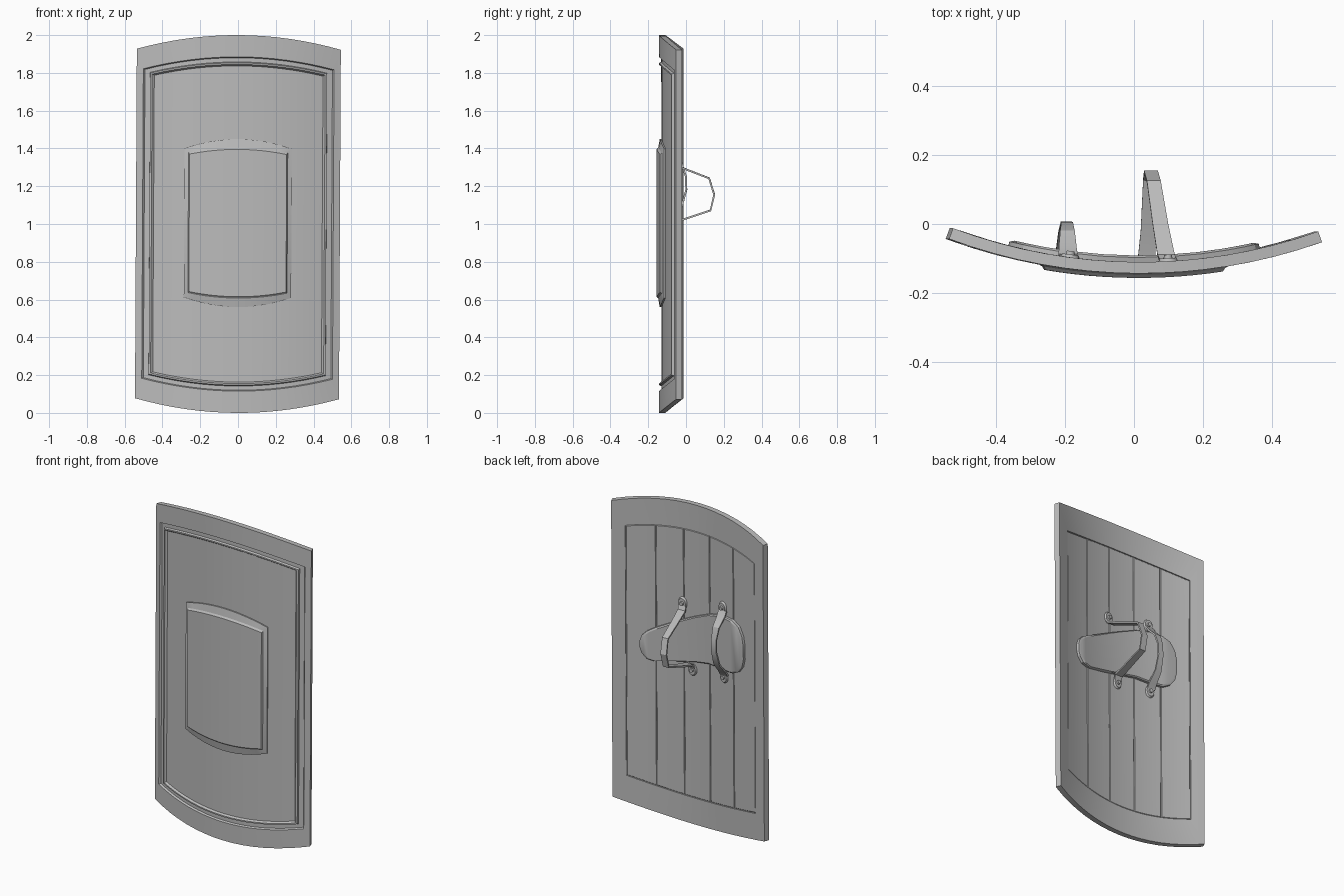
import bpy, bmesh, math
from mathutils import Matrix, Vector

cube = bpy.data.objects.get("Cube")
if cube:
    bpy.data.objects.remove(cube, do_unlink=True)

GREY = (0.5, 0.5, 0.5, 1)
mat = bpy.data.materials.new("grey")
mat.use_nodes = True
mat.diffuse_color = GREY
mat.node_tree.nodes["Principled BSDF"].inputs["Base Color"].default_value = GREY

RADIUS, FRONT, SAG = 1.58, -0.143, 0.257
# The whole shield leans by a fraction of a degree
LEAN = (Matrix.Translation((0, 0, 1)) @ Matrix.Rotation(math.radians(-0.5), 4, 'Z')
        @ Matrix.Rotation(math.radians(0.3), 4, 'Y') @ Matrix.Translation((0, 0, -1)))


def curved(x, z, d):
    """Point on the curved shield face; d is the height above the front."""
    a = math.asin(x / RADIUS)
    r = RADIUS + d
    return Vector((r * math.sin(a), FRONT + RADIUS - r * math.cos(a), z))


def finish(bm, name):
    bmesh.ops.recalc_face_normals(bm, faces=bm.faces[:])
    bm.transform(LEAN)
    mesh = bpy.data.meshes.new(name)
    bm.to_mesh(mesh)
    bm.free()
    mesh.materials.append(mat)
    ob = bpy.data.objects.new(name, mesh)
    bpy.context.collection.objects.link(ob)
    bpy.ops.object.select_all(action='DESELECT')
    ob.select_set(True)
    bpy.context.view_layer.objects.active = ob
    bpy.ops.object.shade_smooth_by_angle(angle=math.radians(25))


def columns(x0, x1, bottom, top, n=16, sag=SAG):
    xs = [x0 + (x1 - x0) * i / n for i in range(n + 1)]
    return [(x, bottom + sag * x * x, top - sag * x * x) for x in xs]


def panel(name, loops):
    """Bridge outlines (columns, height) and cap both ends."""
    bm = bmesh.new()
    rings = []
    for cols, d in loops:
        pts = [(x, b) for x, b, t in cols] + [(x, t) for x, b, t in reversed(cols)]
        rings.append([bm.verts.new(curved(x, z, d)) for x, z in pts])
    n = len(rings[0])
    for r, s in zip(rings, rings[1:]):
        for i in range(n):
            j = (i + 1) % n
            bm.faces.new((r[i], r[j], s[j], s[i]))
    for r in (rings[0], rings[-1]):
        for i in range(n // 2 - 1):
            bm.faces.new((r[i], r[i + 1], r[n - 2 - i], r[n - 1 - i]))
    finish(bm, name)


def strap(name, path, thick=0.01):
    """Flat band through (x, y, z, width) points."""
    bm = bmesh.new()
    rings = []
    for i, (x, y, z, w) in enumerate(path):
        a, b = path[max(i - 1, 0)], path[min(i + 1, len(path) - 1)]
        t = Vector((0, b[1] - a[1], b[2] - a[2])).normalized()
        off = Vector((0, -t.z, t.y)) * thick / 2
        side = Vector((w / 2, 0, 0))
        p = Vector((x, y, z))
        rings.append([bm.verts.new(v) for v in
                      (p - side - off, p + side - off, p + side + off, p - side + off)])
    for r, s in zip(rings, rings[1:]):
        for i in range(4):
            j = (i + 1) % 4
            bm.faces.new((r[i], r[j], s[j], s[i]))
    bm.faces.new(rings[0])
    bm.faces.new(rings[-1])
    finish(bm, name)


def lug(name, x, z):
    """Oval tab with a rivet, lying on the back of the shield."""
    bm = bmesh.new()
    base = curved(x, z, -0.03)
    inward = (curved(x, z, -0.04) - base).normalized()
    turn = inward.to_track_quat('Z', 'Y').to_matrix().to_4x4()
    for r, h, stretch in ((0.03, 0.012, 1.3), (0.014, 0.022, 1)):
        place = (Matrix.Translation(base + inward * h / 2) @ turn
                 @ Matrix.Diagonal((1, stretch, 1, 1)))
        bmesh.ops.create_cone(bm, cap_ends=True, segments=16, radius1=r,
                              radius2=r * 0.8, depth=h, matrix=place)
    finish(bm, name)


# Shield body: back recess, frame, rim, front groove, ridge and field
body = [(0.46, 0.165, -0.026), (0.46, 0.165, -0.033), (0.54, 0, -0.033), (0.54, 0, 0),
        (0.505, 0.115, 0), (0.5, 0.12, -0.012), (0.472, 0.142, -0.012),
        (0.468, 0.147, 0), (0.458, 0.155, 0), (0.45, 0.163, -0.012)]
panel("shield_body", [(columns(-w, w, e, 2 - e), d) for w, e, d in body])

# Raised centre plate on the front
boss = [(0.285, 0.56, 1.45, 0.62, -0.02), (0.285, 0.56, 1.45, 0.62, -0.004),
        (0.262, 0.605, 1.405, 0.4, 0.004), (0.255, 0.615, 1.395, 0.4, 0.013)]
panel("centre_plate", [(columns(-w, w, b, t, 12, s), d) for w, b, t, s, d in boss])

# Five planks on the back
PLANK = 0.916 / 5
for i in range(5):
    x0 = -0.458 + i * PLANK
    loops = [(columns(x0 + g, x0 + PLANK - g, 0.167 + g, 1.833 - g, 4), d)
             for g, d in ((0.001, -0.025), (0.001, -0.028), (0.004, -0.031))]
    panel(f"plank_{i + 1}", loops)

# Arm pad: wide at the elbow, narrow towards the hand
pad = [(-0.372, 1.15, 1.23), (-0.36, 1.1, 1.29), (-0.33, 1.06, 1.34), (-0.28, 1.035, 1.365),
       (-0.2, 1.035, 1.37), (-0.1, 1.04, 1.35), (0, 1.025, 1.31), (0.1, 1.005, 1.265),
       (0.2, 0.985, 1.215), (0.28, 0.968, 1.175), (0.33, 0.975, 1.145),
       (0.36, 1.005, 1.115), (0.372, 1.04, 1.08)]


def shrunk(cols, f):
    return [(x * f, (b + t) / 2 - (t - b) / 2 * f, (b + t) / 2 + (t - b) / 2 * f)
            for x, b, t in cols]


panel("arm_pad", [(pad, -0.028), (pad, -0.046), (shrunk(pad, 0.96), -0.052)])

# Hand grip and forearm strap
strap("hand_grip", [(0.097, -0.103, 1.35, 0.05), (0.092, -0.09, 1.325, 0.05),
                    (0.075, 0, 1.29, 0.045), (0.055, 0.123, 1.242, 0.04),
                    (0.047, 0.15, 1.155, 0.04), (0.045, 0.13, 1.072, 0.04),
                    (0.042, -0.02, 1.022, 0.045), (0.038, -0.09, 1.005, 0.05),
                    (0.034, -0.103, 0.98, 0.05)])
strap("forearm_strap", [(-0.192, -0.093, 1.4, 0.055), (-0.193, -0.075, 1.37, 0.052),
                        (-0.194, -0.025, 1.32, 0.042), (-0.195, -0.002, 1.25, 0.034),
                        (-0.196, 0, 1.18, 0.034), (-0.198, -0.025, 1.09, 0.042),
                        (-0.199, -0.075, 1.03, 0.052), (-0.2, -0.093, 1, 0.055)])
for label, x, z in (("grip_top", 0.1, 1.365), ("grip_bottom", 0.033, 0.965),
                    ("forearm_top", -0.191, 1.415), ("forearm_bottom", -0.201, 0.985)):
    lug(label + "_lug", x, z)
